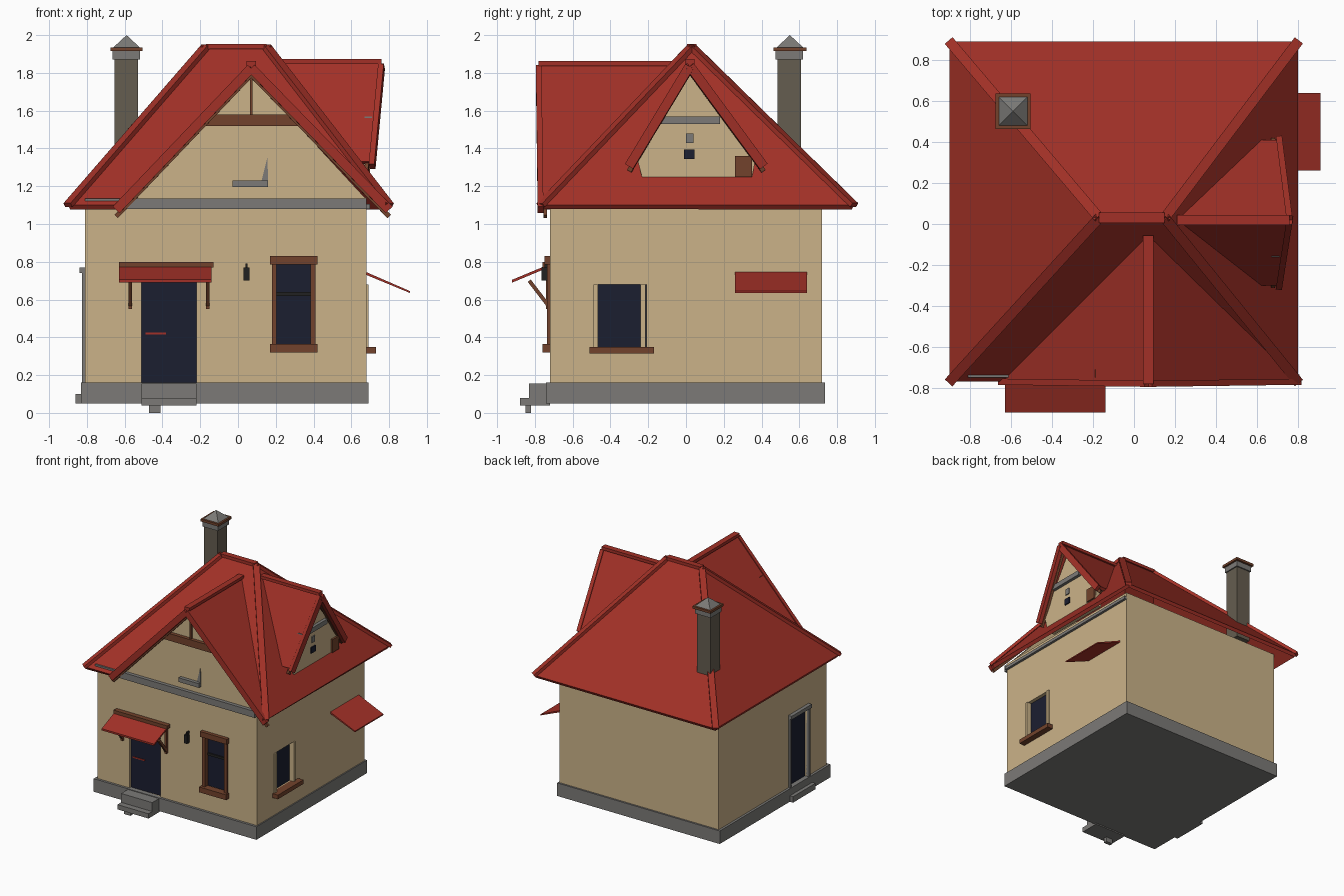
import bpy, bmesh
from mathutils import Vector

if "Cube" in bpy.data.objects:
    bpy.data.objects.remove(bpy.data.objects["Cube"])


def material(name, r, g, b):
    m = bpy.data.materials.new(name)
    m.use_nodes = True
    m.diffuse_color = (r, g, b, 1)
    m.node_tree.nodes["Principled BSDF"].inputs["Base Color"].default_value = (r, g, b, 1)
    return m


RED = material("roof_red", 0.36, 0.03, 0.02)
WALL = material("plaster_tan", 0.6, 0.45, 0.25)
GREY = material("stone_grey", 0.2, 0.195, 0.185)
BROWN = material("wood_brown", 0.17, 0.055, 0.025)
DARK = material("glass_navy", 0.011, 0.013, 0.03)
FLUE = material("chimney_stone", 0.13, 0.11, 0.08)
BLACK = material("iron_black", 0.015, 0.015, 0.015)


def mesh_object(name, verts, faces, mat):
    me = bpy.data.meshes.new(name)
    me.from_pydata(verts, [], faces)
    me.materials.append(mat)
    ob = bpy.data.objects.new(name, me)
    bpy.context.scene.collection.objects.link(ob)
    return ob


def fix_normals(ob):
    bm = bmesh.new()
    bm.from_mesh(ob.data)
    bmesh.ops.recalc_face_normals(bm, faces=bm.faces)
    bm.to_mesh(ob.data)
    bm.free()
    return ob


def prism(name, ring, shift, mat):
    """Extrude a flat ring of points along a vector."""
    n = len(ring)
    a = [Vector(p) for p in ring]
    verts = a + [p + Vector(shift) for p in a]
    faces = [tuple(range(n)), tuple(range(n, 2 * n))]
    faces += [(i, (i + 1) % n, n + (i + 1) % n, n + i) for i in range(n)]
    return fix_normals(mesh_object(name, verts, faces, mat))


def box(name, x, y, z, mat):
    ring = [(x[0], y[0], z[0]), (x[1], y[0], z[0]), (x[1], y[1], z[0]), (x[0], y[1], z[0])]
    return prism(name, ring, (0, 0, z[1] - z[0]), mat)


def bar(name, p, q, mat, w=0.04, h=0.03):
    """Rectangular beam between two points."""
    p, q = Vector(p), Vector(q)
    d = (q - p).normalized()
    side = d.cross(Vector((0, 0, 1)))
    if side.length < 0.01:
        side = Vector((1, 0, 0))
    side.normalize()
    up = side.cross(d) * h / 2
    side *= w / 2
    return prism(name, [p - side - up, p + side - up, p + side + up, p - side + up], q - p, mat)


def bake(ob):
    """Apply all modifiers."""
    dg = bpy.context.evaluated_depsgraph_get()
    me = bpy.data.meshes.new_from_object(ob.evaluated_get(dg))
    ob.modifiers.clear()
    ob.data = me


def slab(name, verts, faces, thick=0.03):
    """Upward-facing roof sheet, thickened downwards."""
    ob = mesh_object(name, verts, faces, RED)
    for p in ob.data.polygons:
        if p.normal.z < 0:
            p.flip()
    mod = ob.modifiers.new("thickness", "SOLIDIFY")
    mod.thickness, mod.offset = thick, -1
    bake(ob)
    return ob


# Walls with recessed openings
X0, X1, Y0, Y1 = -0.81, 0.68, -0.72, 0.72
walls = box("walls", (X0, X1), (Y0, Y1), (0.1, 1.14), WALL)
openings = [
    ("front_door", (-0.51, -0.22), (-0.78, -0.67), (0.16, 0.69)),
    ("front_window", (0.2, 0.39), (-0.78, -0.67), (0.36, 0.79)),
    ("right_window", (0.63, 0.74), (-0.49, -0.21), (0.35, 0.68)),
    ("side_door", (-0.87, -0.77), (-0.46, -0.23), (0.16, 0.75)),
]
for name, x, y, z in openings:
    cutter = box(name + "_cutter", x, y, z, WALL)
    cutter.hide_render = True
    mod = walls.modifiers.new("opening", "BOOLEAN")
    mod.operation, mod.object, mod.solver = "DIFFERENCE", cutter, "EXACT"
    bake(walls)
    bpy.data.objects.remove(cutter)
box("front_door_panel", (-0.51, -0.22), (-0.7, -0.67), (0.16, 0.69), DARK)
box("front_door_stripe", (-0.49, -0.38), (-0.706, -0.7), (0.415, 0.425), RED)
box("front_window_pane", (0.2, 0.39), (-0.69, -0.67), (0.36, 0.79), DARK)
box("right_window_pane", (0.63, 0.65), (-0.49, -0.21), (0.35, 0.68), DARK)
box("side_door_panel", (-0.79, -0.77), (-0.46, -0.23), (0.16, 0.75), DARK)

# Foundation and steps
box("foundation", (-0.83, 0.69), (-0.74, 0.735), (0.05, 0.16), GREY)
box("upper_step", (-0.51, -0.22), (-0.83, -0.72), (0.08, 0.155), GREY)
box("lower_step", (-0.51, -0.22), (-0.88, -0.72), (0.04, 0.08), GREY)
box("step_foot", (-0.47, -0.41), (-0.85, -0.82), (0, 0.05), GREY)
box("side_threshold", (-0.86, -0.8), (-0.5, -0.2), (0.05, 0.1), GREY)

# Front window and door woodwork
box("front_window_lintel", (0.17, 0.42), (-0.75, -0.7), (0.785, 0.83), BROWN)
box("front_window_sill", (0.17, 0.42), (-0.76, -0.7), (0.32, 0.365), BROWN)
for x in (0.18, 0.385):
    box("front_window_jamb", (x, x + 0.025), (-0.735, -0.69), (0.36, 0.79), BROWN)
box("front_window_bar", (0.2, 0.39), (-0.7, -0.69), (0.62, 0.64), BLACK)
box("right_window_sill", (0.66, 0.73), (-0.51, -0.17), (0.315, 0.35), BROWN)
for y in (-0.49, -0.24):
    box("right_window_jamb", (0.65, 0.69), (y, y + 0.025), (0.35, 0.68), WALL)
box("side_door_lintel", (-0.84, -0.79), (-0.48, -0.21), (0.74, 0.77), GREY)
for y in (-0.48, -0.23):
    box("side_door_jamb", (-0.825, -0.79), (y, y + 0.02), (0.1, 0.75), GREY)

# Awnings, brackets and lantern
prism("front_awning", [(-0.63, -0.74, 0.765), (-0.63, -0.92, 0.69), (-0.63, -0.92, 0.705),
                       (-0.63, -0.74, 0.78)], (0.49, 0, 0), RED)
box("front_awning_rail", (-0.63, -0.13), (-0.76, -0.72), (0.77, 0.8), BROWN)
for x in (-0.57, -0.16):
    box("awning_post", (x - 0.01, x + 0.01), (-0.74, -0.72), (0.55, 0.77), BROWN)
    bar("awning_strut", (x, -0.73, 0.57), (x, -0.83, 0.7), BROWN, 0.02, 0.02)
prism("side_awning", [(0.68, 0.26, 0.73), (0.91, 0.26, 0.635), (0.91, 0.26, 0.645),
                      (0.68, 0.26, 0.745)], (0, 0.38, 0), RED)
box("lantern_body", (0.03, 0.06), (-0.765, -0.735), (0.7, 0.77), BLACK)
box("lantern_arm", (0.04, 0.05), (-0.75, -0.72), (0.77, 0.79), BLACK)

# Main hipped roof with the front gable joined in
L, C, BR, BL = (-0.9, -0.77, 1.1), (0.8, -0.77, 1.1), (0.8, 0.89, 1.1), (-0.9, 0.89, 1.1)
R1, R2 = (-0.17, 0.03, 1.94), (0.15, 0.03, 1.94)
A, G, V = (-0.645, -0.77, 1.1), (0.07, -0.78, 1.85), (0.07, -0.056, 1.85)
slab("main_roof", [L, C, BR, BL, R1, R2, A, G, V],
     [(0, 6, 8, 5, 4), (1, 5, 8), (6, 7, 8), (7, 1, 8), (1, 2, 5), (2, 3, 4, 5), (3, 0, 4)])

# Side dormer roof
D, D2 = (0.76, 0.02, 1.86), (0.21, 0.02, 1.86)
E1, E2 = (0.71, -0.3, 1.33), (0.71, 0.41, 1.33)
F1, F2 = (0.6, -0.3, 1.33), (0.6, 0.41, 1.33)
slab("dormer_roof", [D, D2, E1, F1, E2, F2], [(0, 2, 3, 1), (0, 1, 5, 4)], 0.025)

# Ridge caps and verge boards
for p, q in [(R1, R2), (L, R1), (BL, R1), (C, R2), (BR, R2), (G, V), (D, D2)]:
    bar("ridge_cap", p, q, RED, 0.05, 0.025)
for p, q in [(G, A), (G, C), (D, E1), (D, E2)]:
    drop = Vector((0, 0, 0.025))
    bar("verge_board", Vector(p) - drop, Vector(q) - drop, RED, 0.03, 0.05)
    inset = Vector((0, 0.025, -0.06)) if p == G else Vector((-0.03, 0, -0.05))
    bar("verge_rafter", Vector(p) + inset, Vector(q) + inset, BROWN, 0.02, 0.025)

# Gable wall, beam, post and ledge
prism("gable_wall", [(-0.55, Y0, 1.13), (0.68, Y0, 1.13), (0.07, Y0, 1.79)], (0, 0.05, 0), WALL)
box("gable_beam", (-0.19, 0.32), (-0.75, -0.71), (1.52, 1.58), BROWN)
box("gable_post", (0.063, 0.077), (-0.74, -0.71), (1.58, 1.78), BROWN)
box("gable_ledge", (-0.03, 0.16), (-0.75, -0.71), (1.195, 1.23), GREY)
prism("gable_ledge_fin", [(0.16, -0.727, 1.23), (0.125, -0.727, 1.23), (0.155, -0.727, 1.35)],
      (0, 0.01, 0), GREY)

# Dormer wall and its fittings
prism("dormer_wall", [(0.62, -0.22, 1.2), (0.62, 0.34, 1.2), (0.62, 0.37, 1.35),
                      (0.62, 0.02, 1.8), (0.62, -0.26, 1.35)], (0.065, 0, 0), WALL)
box("dormer_beam", (0.67, 0.71), (-0.16, 0.18), (1.53, 1.57), GREY)
box("dormer_vent", (0.68, 0.695), (-0.01, 0.045), (1.345, 1.395), DARK)
box("dormer_plaque", (0.68, 0.693), (0, 0.04), (1.43, 1.48), GREY)
box("dormer_side_frame", (0.68, 0.7), (0.26, 0.35), (1.25, 1.36), BROWN)

# Stone band under the eaves
box("front_band", (X0, X1), (-0.75, -0.71), (1.08, 1.135), GREY)
box("side_band", (0.67, 0.7), (Y0, Y1), (1.08, 1.105), GREY)

# Chimney with stepped, pointed cap
box("chimney_shaft", (-0.655, -0.53), (0.485, 0.61), (1.25, 1.88), FLUE)
box("chimney_collar", (-0.665, -0.52), (0.475, 0.62), (1.87, 1.915), GREY)
box("chimney_rim", (-0.675, -0.505), (0.463, 0.637), (1.915, 1.935), BROWN)
base = [(-0.66, 0.48, 1.935), (-0.52, 0.48, 1.935), (-0.52, 0.62, 1.935), (-0.66, 0.62, 1.935)]
mesh_object("chimney_cap", base + [(-0.59, 0.55, 2.0)],
            [(3, 2, 1, 0)] + [(i, (i + 1) % 4, 4) for i in range(4)], GREY)
